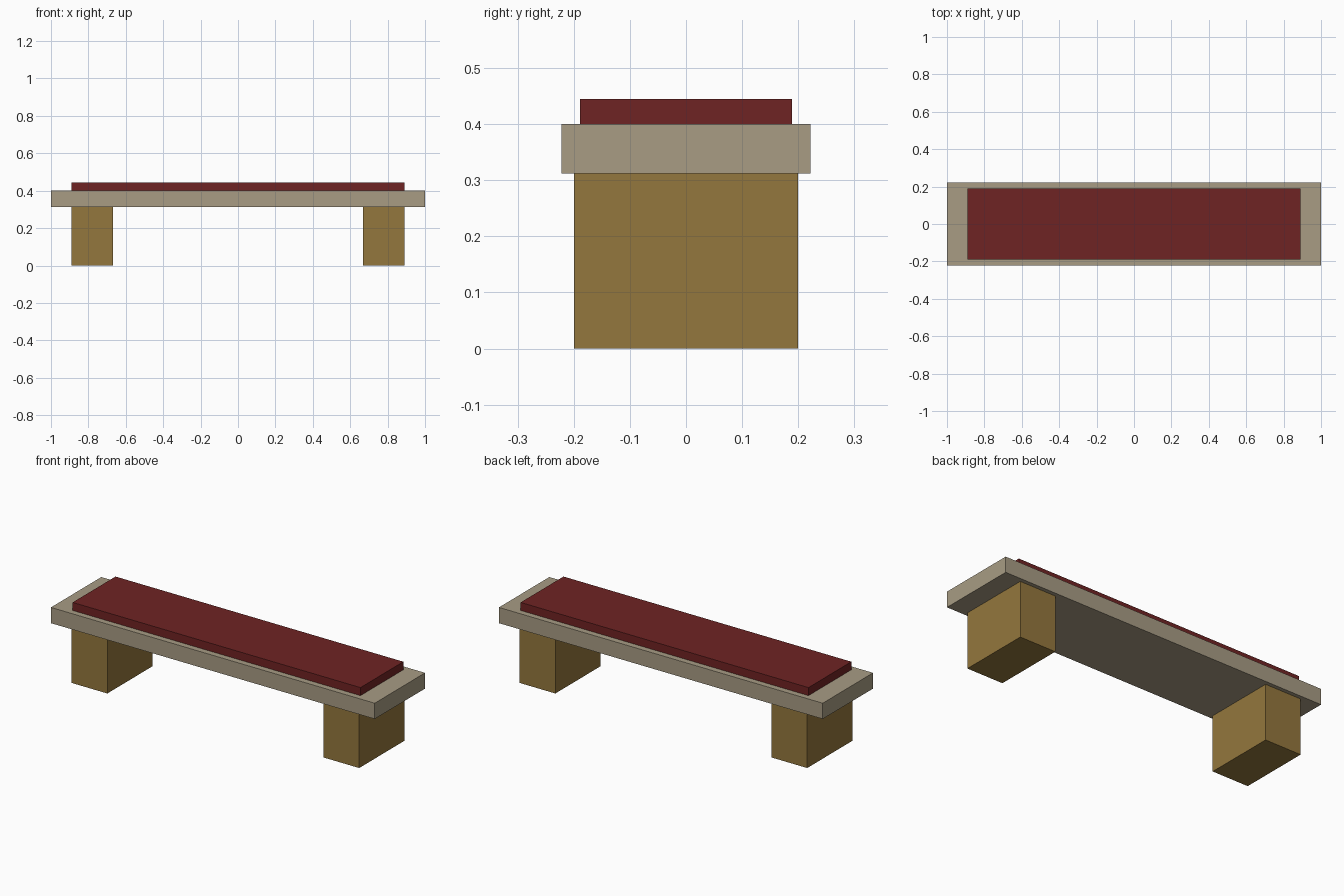
import bpy

if "Cube" in bpy.data.objects:
    bpy.data.objects.remove(bpy.data.objects["Cube"])


def linear(c):
    c /= 255
    return c / 12.92 if c <= 0.04045 else ((c + 0.055) / 1.055) ** 2.4


def material(name, rgb):
    mat = bpy.data.materials.new(name)
    mat.diffuse_color = (*[linear(c) for c in rgb], 1)
    mat.use_nodes = True
    mat.node_tree.nodes["Principled BSDF"].inputs["Base Color"].default_value = mat.diffuse_color
    return mat


def box(name, x, y, z, mat):
    """Box from (min, max) ranges on each axis."""
    bpy.ops.mesh.primitive_cube_add(size=1, location=[sum(r) / 2 for r in (x, y, z)])
    ob = bpy.context.object
    ob.name = name
    ob.scale = [r[1] - r[0] for r in (x, y, z)]
    bpy.ops.object.transform_apply(location=False, rotation=False, scale=True)
    ob.data.materials.append(mat)
    return ob


stone = material("pale stone", (168, 156, 132))
wood = material("golden wood", (148, 119, 61))
red = material("dark red fabric", (111, 35, 35))

# Seat slab and the cushion on top
box("seat_slab", (-1, 1), (-0.222, 0.222), (0.312, 0.4), stone)
box("cushion", (-0.889, 0.889), (-0.189, 0.189), (0.4, 0.445), red)

# Block legs, mirrored left and right
for side, s in (("left", -1), ("right", 1)):
    box(side + "_leg", sorted((s * 0.667, s * 0.889)), (-0.2, 0.2), (0, 0.312), wood)
